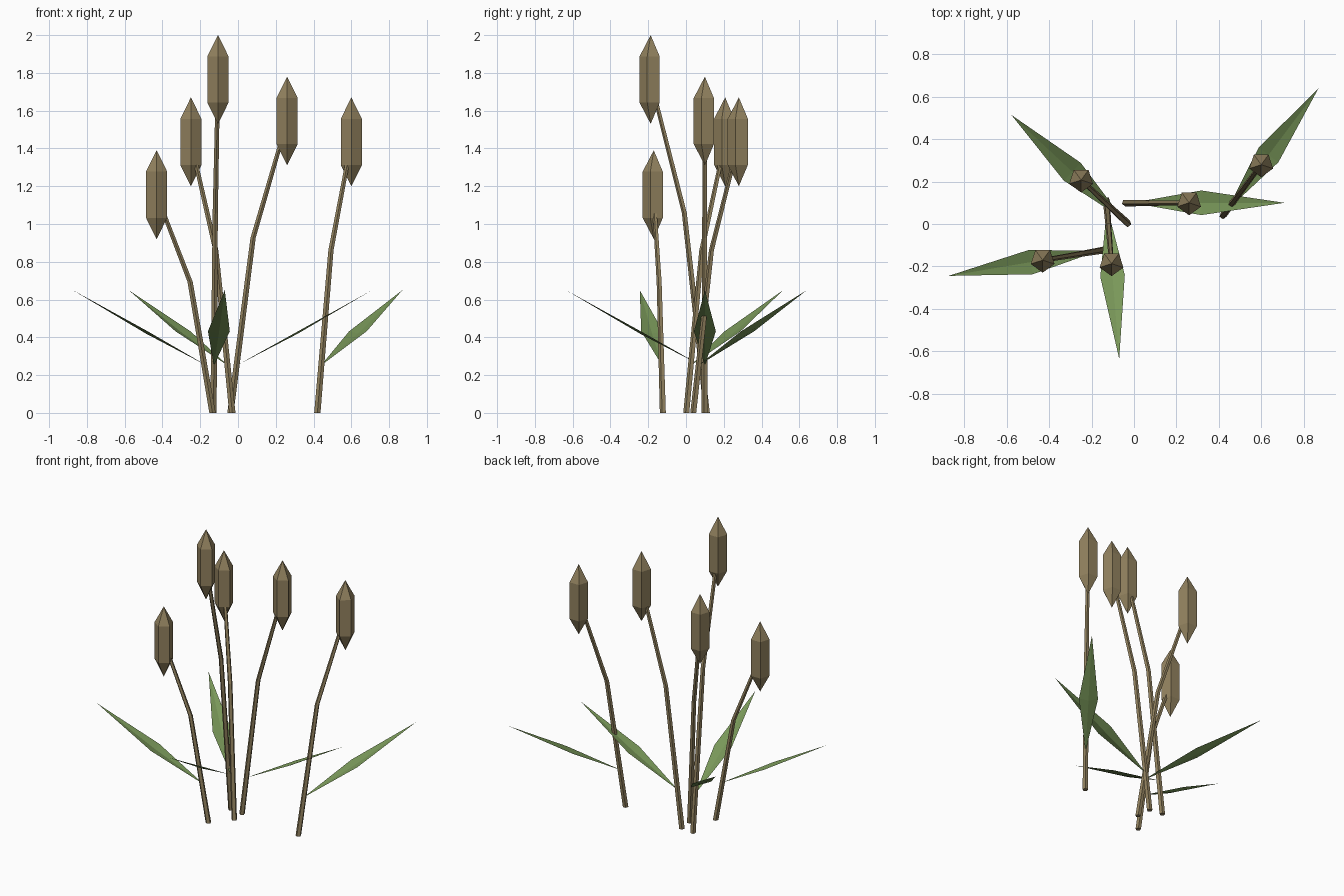
import bpy, bmesh, math
from mathutils import Vector

if "Cube" in bpy.data.objects:
    bpy.data.objects.remove(bpy.data.objects["Cube"])


def material(name, rgb):
    m = bpy.data.materials.new(name)
    m.diffuse_color = (*rgb, 1)
    m.use_nodes = True
    m.node_tree.nodes["Principled BSDF"].inputs["Base Color"].default_value = m.diffuse_color
    return m


BROWN = material("dry brown", (0.29, 0.225, 0.115))
GREEN = material("leaf green", (0.19, 0.31, 0.10))


def finish(bm, name, mat):
    me = bpy.data.meshes.new(name)
    bm.to_mesh(me)
    bm.free()
    me.materials.append(mat)
    ob = bpy.data.objects.new(name, me)
    bpy.context.collection.objects.link(ob)


def loft(name, mat, path, radii, sides=5):
    """Flat-sided tube of level rings; a zero radius makes a pointed tip."""
    bm = bmesh.new()
    rings = []
    for p, r in zip(path, radii):
        rings.append([bm.verts.new(p + Vector((r * math.sin(a), -r * math.cos(a), 0)))
                      for a in (2 * math.pi * i / sides for i in range(sides))])
    for lo, hi in zip(rings, rings[1:]):
        for i in range(sides):
            j = (i + 1) % sides
            bm.faces.new((lo[i], lo[j], hi[j], hi[i]))
    bm.faces.new(rings[0][::-1])
    bm.faces.new(rings[-1])
    bmesh.ops.remove_doubles(bm, verts=bm.verts, dist=1e-5)
    bmesh.ops.dissolve_degenerate(bm, edges=bm.edges, dist=1e-5)
    bmesh.ops.recalc_face_normals(bm, faces=bm.faces)
    finish(bm, name, mat)


def leaf(name, base, d):
    """Pointed blade with a slightly sunken midrib."""
    side = Vector((-d.y, d.x, 0))
    start = base + d * 0.03 + Vector((0, 0, 0.25))
    tip = base + d * 0.75 + Vector((0, 0, 0.65))
    mid = start.lerp(tip, 0.455)
    bm = bmesh.new()
    s, t, m, l, r = [bm.verts.new(p) for p in (
        start, tip, mid - Vector((0, 0, 0.012)),
        mid + side * 0.058, mid - side * 0.058)]
    for f in ((s, m, l), (m, t, l), (s, r, m), (r, t, m)):
        bm.faces.new(f)
    finish(bm, name, GREEN)


# base x, base y, lean direction in degrees, height of the seed head's centre
REEDS = [(-0.13, 0.112, -85.4, 1.765),
         (-0.04, 0.10, 0, 1.545),
         (-0.03, 0.003, 137, 1.435),
         (0.42, 0.04, 53.1, 1.435),
         (-0.135, -0.121, 189.5, 1.155)]

for n, (x, y, ang, h) in enumerate(REEDS, 1):
    a = math.radians(ang)
    d = Vector((math.cos(a), math.sin(a), 0))
    base = Vector((x, y, 0))
    up = Vector((0, 0, 1))
    top = base + d * 0.30 + up * h
    # bent stem
    loft(f"stem_{n}", BROWN, [base, base + d * 0.12 + up * 0.6 * h, top],
         [0.0175, 0.0145, 0.0115])
    # seed head with pointed ends
    loft(f"seed_head_{n}", BROWN, [top + up * z for z in (-0.235, -0.122, 0.122, 0.235)],
         [0, 0.059, 0.059, 0])
    # leaf
    leaf(f"leaf_{n}", base, d)
